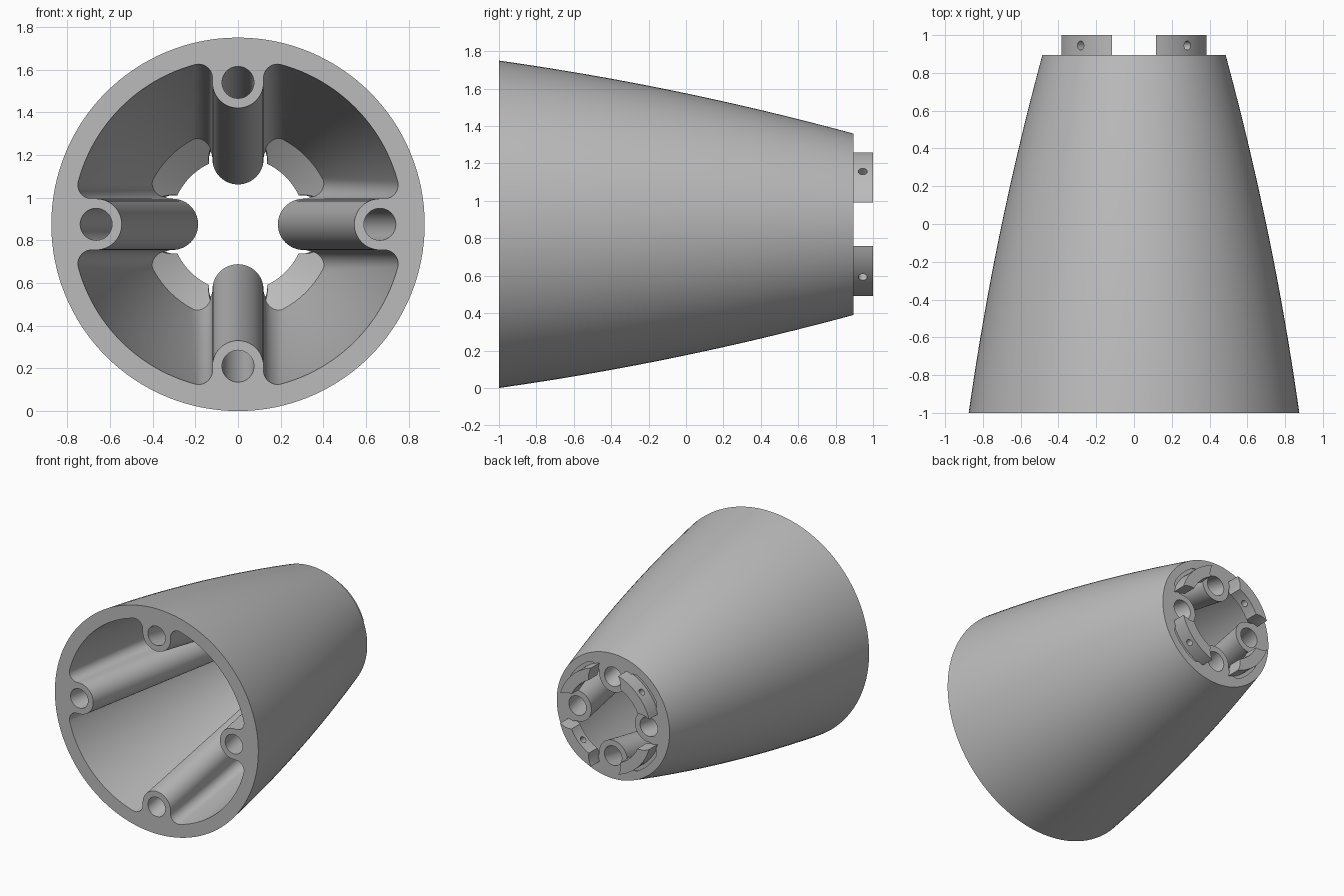
import bpy, bmesh, math
from mathutils import Vector, Matrix

if "Cube" in bpy.data.objects:
    bpy.data.objects.remove(bpy.data.objects["Cube"])

CZ = 0.875                  # height of the cone axis
Y0, Y1 = -1.0, 0.895        # front and back ends of the shell
RB, RH = 0.12, 0.075        # screw boss and bore radii
XC, RC = 0.185, 0.065       # rounded cavity corners beside each boss

grey = bpy.data.materials.new("light_grey")
grey.diffuse_color = (0.5, 0.5, 0.5, 1)
grey.use_nodes = True
grey.node_tree.nodes["Principled BSDF"].inputs["Base Color"].default_value = grey.diffuse_color


def finish(bm, name):
    bmesh.ops.recalc_face_normals(bm, faces=bm.faces)
    me = bpy.data.meshes.new(name)
    bm.to_mesh(me)
    bm.free()
    ob = bpy.data.objects.new(name, me)
    bpy.context.collection.objects.link(ob)
    me.materials.append(grey)
    return ob


def smooth(ob):
    bpy.ops.object.select_all(action='DESELECT')
    bpy.context.view_layer.objects.active = ob
    ob.select_set(True)
    bpy.ops.object.shade_smooth_by_angle(angle=math.radians(30))


def frac(y):
    return (y - Y0) / (Y1 - Y0)


def outer_r(y):
    return 0.70 - 0.2094 * y - 0.0344 * y * y


def inner_r(y):
    return outer_r(y) - 0.10 + 0.04 * frac(y)


def corner_z(y):
    return math.sqrt((inner_r(y) - RC) ** 2 - XC ** 2)


def boss_d(y):
    return min(0.665 + (0.309 - 0.665) * frac(y), corner_z(y) - 0.002)


def arc(cx, cz, r, a0, a1, n):
    return [(cx + r * math.cos(a0 + (a1 - a0) * i / n),
             cz + r * math.sin(a0 + (a1 - a0) * i / n)) for i in range(n + 1)]


def circle(cx, cz, r, n):
    return arc(cx, cz, r, 0, 2 * math.pi, n)[:-1]


def turns(pts):
    """Repeat points in four quarter turns."""
    out = []
    for _ in range(4):
        out += pts
        pts = [(z, -x) for x, z in pts]
    return out


def cavity(y):
    """Cross-section of the hollow: four lobes between four bosses."""
    d, zc = boss_d(y), corner_z(y)
    th = math.atan2(zc, XC)
    half = arc(0, d, RB, -math.pi / 2, 0, 14)
    half += arc(XC, zc, RC, math.pi, th, 12)
    half += arc(0, 0, inner_r(y), th, math.pi / 4, 12)[1:]
    return turns(half + [(z, x) for x, z in half[-2:0:-1]])


def bore(k):
    def section(y):
        a = k * math.pi / 2
        d = boss_d(y)
        return circle(d * math.cos(a), d * math.sin(a), RH, 32)
    return section


# shell: outer surface, hollow and four slanted bores, closed by flat end rims
bm = bmesh.new()
steps = 24
ys = [Y0 + (Y1 - Y0) * i / steps for i in range(steps + 1)]
rims = ([], [])
sections = [lambda y: circle(0, 0, outer_r(y), 128), cavity] + [bore(k) for k in range(4)]
for section in sections:
    rings = [[bm.verts.new((x, y, CZ + z)) for x, z in section(y)] for y in ys]
    n = len(rings[0])
    for a, b in zip(rings, rings[1:]):
        for i in range(n):
            j = (i + 1) % n
            bm.faces.new((a[i], a[j], b[j], b[i]))
    for rim, ring in zip(rims, (rings[0], rings[-1])):
        rim += [bm.edges.get((ring[i], ring[(i + 1) % n])) for i in range(n)]
for rim, ny in zip(rims, (-1, 1)):
    bmesh.ops.triangle_fill(bm, use_beauty=True, edges=rim, normal=(0, ny, 0))
smooth(finish(bm, "tapered_shell"))


# locking tabs: arc segments with ends scooped out around the bosses
def end_angle(r):
    d, clear = 0.309, 0.138
    c = (r * r + d * d - clear * clear) / (2 * r * d)
    return max(math.acos(min(c, 1)), math.radians(17))


def tab(k):
    corners = [(0.79, 0.45), (0.895, 0.315), (1.0, 0.315), (1.0, 0.40), (0.885, 0.40), (0.885, 0.45)]
    prof = []
    for (ya, ra), (yb, rb) in zip(corners, corners[1:] + corners[:1]):
        m = 6 if abs(ra - rb) > 0.01 else 1
        prof += [(ya + (yb - ya) * i / m, ra + (rb - ra) * i / m) for i in range(m)]
    bm = bmesh.new()
    n, cols = len(prof), []
    for s in range(21):
        col = []
        for y, r in prof:
            e = end_angle(r)
            a = e + (math.pi / 2 - 2 * e) * s / 20 + k * math.pi / 2
            col.append(bm.verts.new((r * math.cos(a), y, CZ + r * math.sin(a))))
        cols.append(col)
    for a, b in zip(cols, cols[1:]):
        for i in range(n):
            j = (i + 1) % n
            bm.faces.new((a[i], a[j], b[j], b[i]))
    for col in (cols[0], cols[-1]):
        edges = [bm.edges.get((col[i], col[(i + 1) % n])) for i in range(n)]
        bmesh.ops.triangle_fill(bm, use_beauty=True, edges=edges)
    ob = finish(bm, f"locking_tab_{k + 1}")

    # radial pin hole
    a = math.pi / 4 + k * math.pi / 2
    out = Vector((math.cos(a), 0, math.sin(a)))
    cb = bmesh.new()
    mat = Matrix.Translation(out * 0.36 + Vector((0, 0.945, CZ))) @ out.to_track_quat('Z', 'Y').to_matrix().to_4x4()
    bmesh.ops.create_cone(cb, cap_ends=True, segments=24, radius1=0.024, radius2=0.024, depth=0.2, matrix=mat)
    cutter = finish(cb, f"pin_hole_cutter_{k + 1}")
    mod = ob.modifiers.new("pin_hole", 'BOOLEAN')
    mod.operation, mod.solver, mod.object = 'DIFFERENCE', 'EXACT', cutter
    bpy.context.view_layer.objects.active = ob
    bpy.ops.object.modifier_apply(modifier=mod.name)
    bpy.data.objects.remove(cutter)
    smooth(ob)


for k in range(4):
    tab(k)
